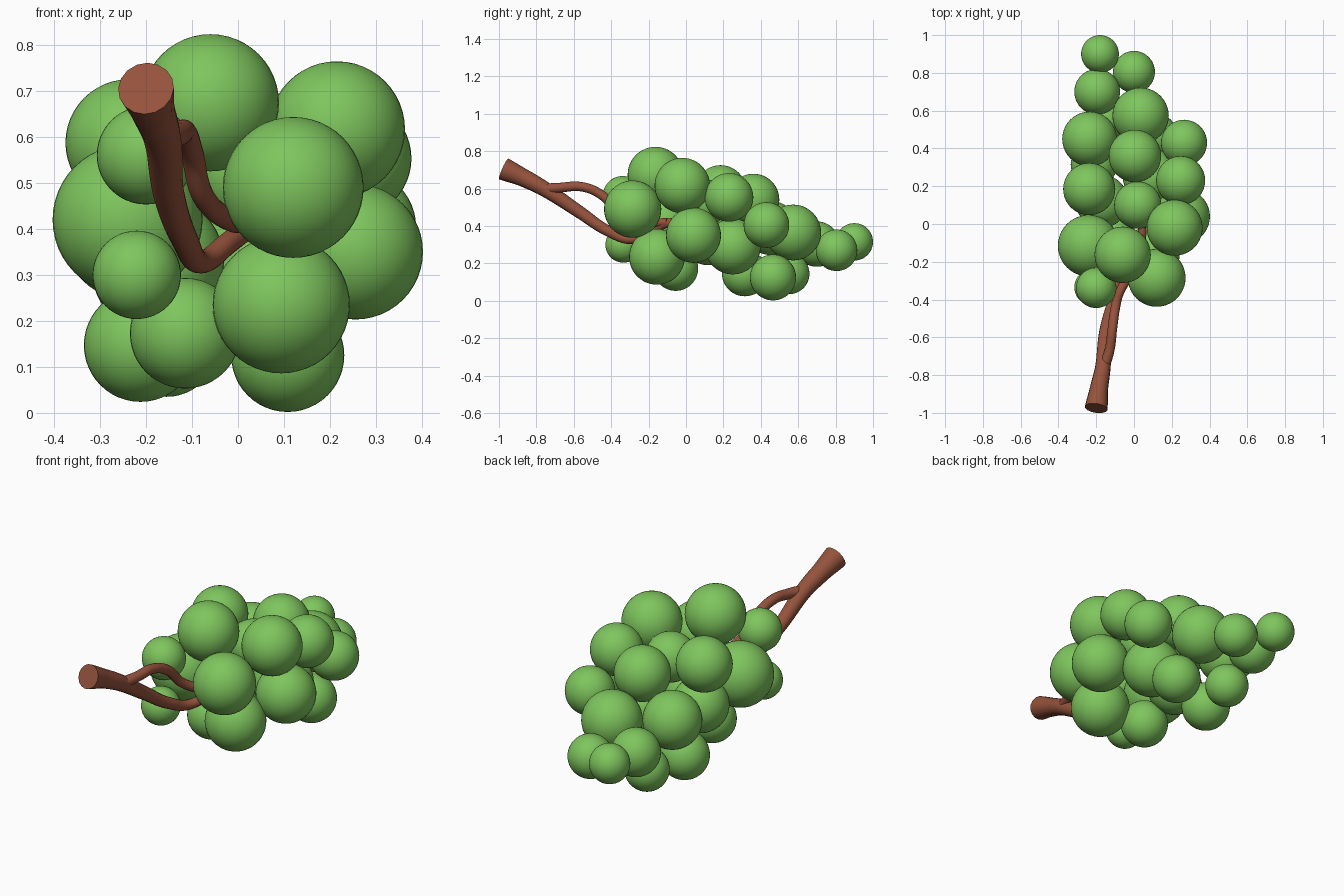
import bpy


def material(name, rgb):
    m = bpy.data.materials.new(name)
    m.diffuse_color = (*rgb, 1)
    return m


green = material("grape_green", (0.21, 0.56, 0.11))
brown = material("stem_brown", (0.30, 0.085, 0.045))

# Grapes: x, y, z, radius
grapes = [
    (-.18, .90, .315, .100), (0, .805, .27, .111), (-.195, .70, .303, .121),
    (.035, .573, .365, .149), (-.235, .45, .39, .145), (.005, .36, .54, .139),
    (.265, .43, .405, .122), (.247, .23, .553, .130), (-.237, .185, .587, .138),
    (.02, .10, .525, .125), (.215, -.02, .616, .148), (-.24, -.115, .42, .163),
    (-.06, -.163, .674, .149), (.12, -.285, .49, .153), (-.20, -.338, .56, .107),
    (.255, .04, .35, .147), (.094, -.155, .235, .149), (.09, .25, .29, .149),
    (.108, .465, .125, .123), (-.212, .315, .147, .123), (-.155, .55, .145, .110),
    (-.115, -.055, .173, .120), (-.22, -.335, .30, .096), (-.17, .12, .33, .140),
]
for i, (x, y, z, r) in enumerate(grapes):
    bpy.ops.mesh.primitive_uv_sphere_add(segments=40, ring_count=24, radius=r, location=(x, y, z))
    ob = bpy.context.object
    ob.name = f"grape_{i + 1:02d}"
    bpy.ops.object.shade_smooth()
    ob.data.materials.append(green)


def tube(name, points):
    """Tapered round stem through points (x, y, z, radius)."""
    cu = bpy.data.curves.new(name, "CURVE")
    cu.dimensions = "3D"
    cu.bevel_depth = 1
    cu.bevel_resolution = 6
    cu.use_fill_caps = True
    cu.resolution_u = 8
    sp = cu.splines.new("BEZIER")
    sp.bezier_points.add(len(points) - 1)
    for p, (x, y, z, r) in zip(sp.bezier_points, points):
        p.co = (x, y, z)
        p.radius = r
        p.handle_left_type = p.handle_right_type = "AUTO"
    ob = bpy.data.objects.new(name, cu)
    bpy.context.collection.objects.link(ob)
    bpy.context.view_layer.objects.active = ob
    bpy.ops.object.select_all(action="DESELECT")
    ob.select_set(True)
    bpy.ops.object.convert(target="MESH")
    ob = bpy.context.object
    bpy.ops.object.shade_smooth_by_angle(angle=0.7)
    ob.data.materials.append(brown)


# Main stem, dipping under and running into the bunch
tube("main_stem", [
    (-.20, -.975, .705, .061), (-.185, -.87, .658, .048), (-.165, -.76, .60, .041),
    (-.15, -.57, .475, .034), (-.115, -.42, .375, .029), (-.08, -.29, .328, .025),
    (-.02, -.19, .37, .024), (.04, -.08, .42, .023), (.02, .10, .42, .020),
])
# Side stem, arching over and rejoining inside the bunch
tube("side_stem", [
    (-.165, -.77, .595, .030), (-.13, -.67, .605, .026), (-.115, -.56, .61, .025),
    (-.10, -.45, .565, .025), (-.075, -.36, .47, .024), (-.02, -.26, .42, .024),
    (.04, -.10, .42, .022),
])
